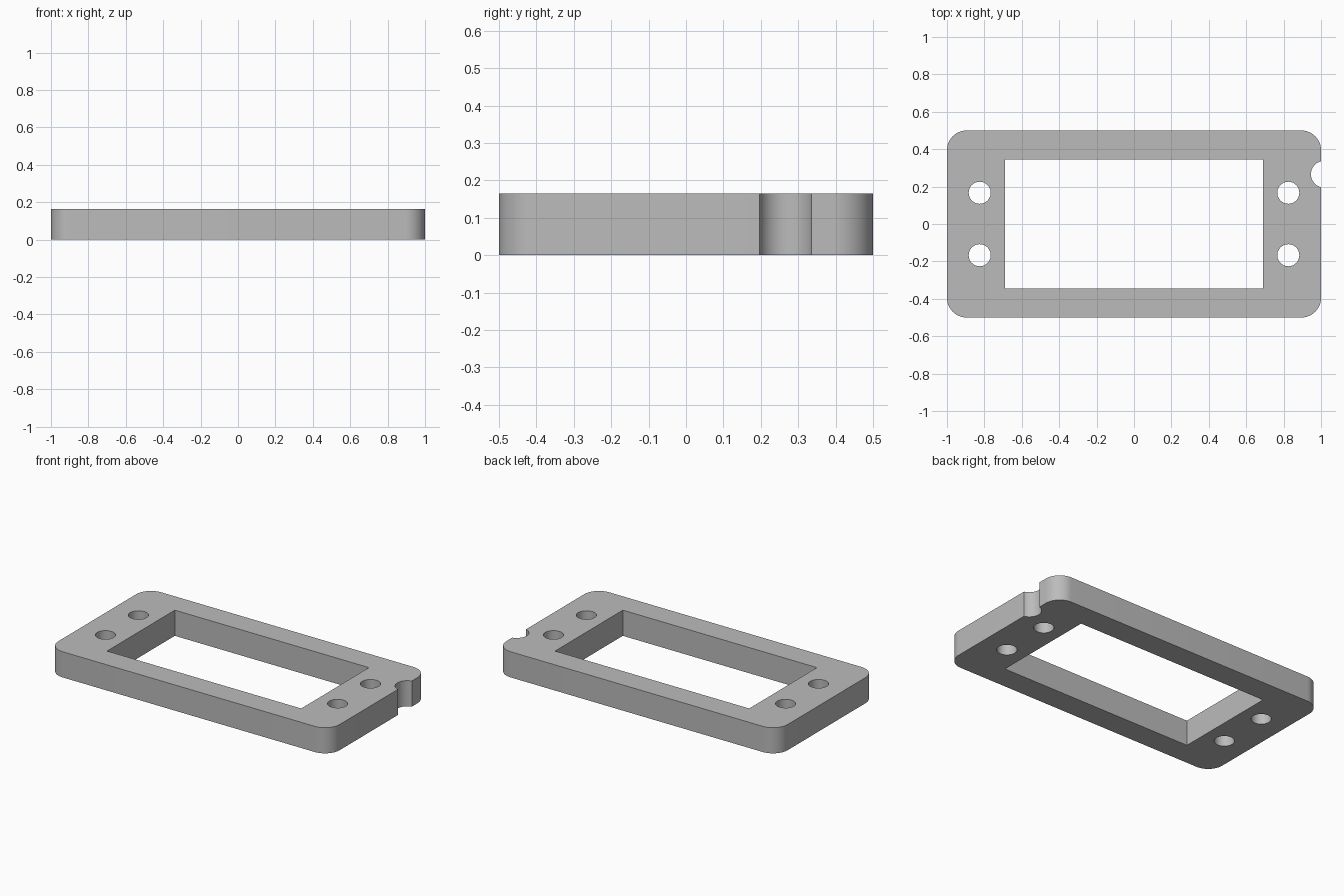
import bpy
import bmesh
from math import acos, cos, pi, radians, sin

if "Cube" in bpy.data.objects:
    bpy.data.objects.remove(bpy.data.objects["Cube"], do_unlink=True)

HALF_X, HALF_Y, THICK = 1.0, 0.5, 0.165
CORNER_R = 0.105
HOLE_X, HOLE_Y, HOLE_R = 0.825, 0.167, 0.059
NOTCH_X, NOTCH_Y, NOTCH_R = 1.018, 0.266, 0.072


def arc(cx, cy, r, start, end, steps):
    """Points along an arc, both ends included."""
    angles = [start + (end - start) * i / steps for i in range(steps + 1)]
    return [(cx + r * cos(a), cy + r * sin(a)) for a in angles]


# Outer outline, counter-clockwise from the front right corner, with the edge notch
outline = []
for i, (sx, sy) in enumerate([(1, -1), (1, 1), (-1, 1), (-1, -1)]):
    start = (i - 1) * pi / 2
    outline += arc(sx * (HALF_X - CORNER_R), sy * (HALF_Y - CORNER_R),
                   CORNER_R, start, start + pi / 2, 12)
    if i == 0:
        half = acos((NOTCH_X - HALF_X) / NOTCH_R)
        outline += arc(NOTCH_X, NOTCH_Y, NOTCH_R, pi + half, pi - half, 20)

# Rectangular window and four screw holes
window = [(-0.69, -0.344), (0.69, -0.344), (0.69, 0.344), (-0.69, 0.344)]
holes = [arc(sx * HOLE_X, sy * HOLE_Y, HOLE_R, 0, 2 * pi, 32)[:-1]
         for sx in (-1, 1) for sy in (-1, 1)]

# Fill the flat profile around its openings, then extrude it to a plate
bm = bmesh.new()
for loop in [outline, window] + holes:
    verts = [bm.verts.new((x, y, 0)) for x, y in loop]
    for a, b in zip(verts, verts[1:] + verts[:1]):
        bm.edges.new((a, b))
bmesh.ops.triangle_fill(bm, edges=bm.edges[:], use_beauty=True, use_dissolve=False)
raised = bmesh.ops.extrude_face_region(bm, geom=bm.faces[:], use_keep_orig=True)
bmesh.ops.translate(bm, vec=(0, 0, THICK),
                    verts=[g for g in raised["geom"] if isinstance(g, bmesh.types.BMVert)])
bmesh.ops.recalc_face_normals(bm, faces=bm.faces[:])

mesh = bpy.data.meshes.new("frame_plate")
bm.to_mesh(mesh)
bm.free()
plate = bpy.data.objects.new("frame_plate", mesh)
bpy.context.collection.objects.link(plate)

# Plain grey material
grey = bpy.data.materials.new("plain_grey")
grey.use_nodes = True
colour = (0.5, 0.5, 0.5, 1)
grey.diffuse_color = colour
grey.node_tree.nodes["Principled BSDF"].inputs["Base Color"].default_value = colour
mesh.materials.append(grey)

# Smooth the round walls, keep the rims sharp
bpy.ops.object.select_all(action="DESELECT")
plate.select_set(True)
bpy.context.view_layer.objects.active = plate
bpy.ops.object.shade_smooth_by_angle(angle=radians(30))
